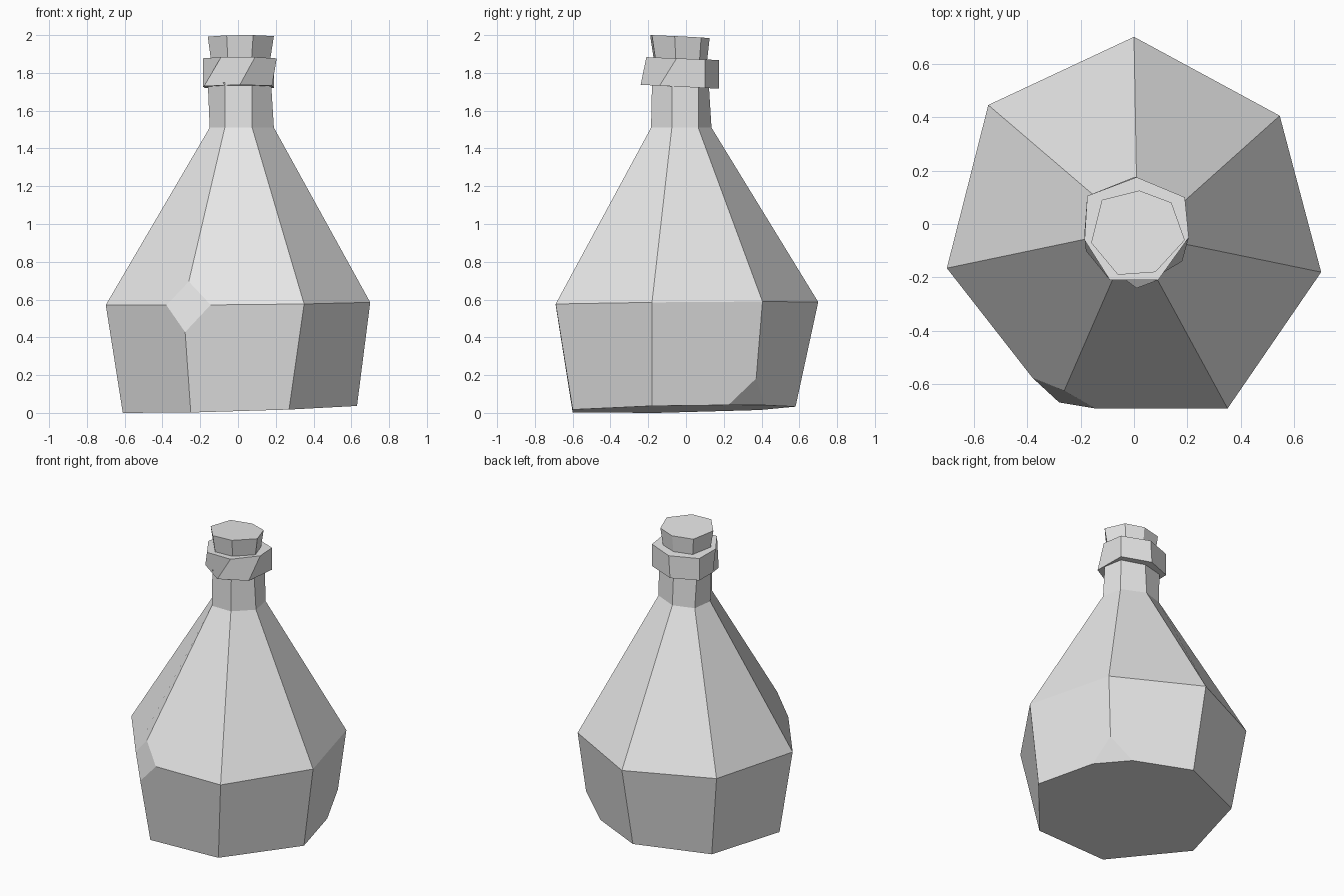
import bpy
import bmesh

old = bpy.data.objects.get("Cube")
if old:
    bpy.data.objects.remove(old, do_unlink=True)

# One plain grey for everything
grey = bpy.data.materials.new("plain_grey")
grey.use_nodes = True
colour = (0.8, 0.8, 0.8, 1)
grey.diffuse_color = colour
grey.node_tree.nodes["Principled BSDF"].inputs["Base Color"].default_value = colour


def ring(height, points, tilt_x=0.0, tilt_y=0.0):
    """Outline at a height, on a slightly tilted plane."""
    return [(x, y, height + tilt_x * x + tilt_y * y) for x, y in points]


def loft(name, rings, chips=()):
    """Skin stacked outlines, cap both ends, then chip chosen corners.

    Each chip is (ring index, corner index, size).
    """
    bm = bmesh.new()
    rows = [[bm.verts.new(p) for p in outline] for outline in rings]
    for low, high in zip(rows, rows[1:]):
        count = len(low)
        for i in range(count):
            j = (i + 1) % count
            bm.faces.new((low[i], low[j], high[j], high[i]))
    bm.faces.new(reversed(rows[0]))
    bm.faces.new(rows[-1])
    corners = [(rows[r][c], size) for r, c, size in chips]
    for corner, size in corners:
        bmesh.ops.bevel(bm, geom=[corner], offset=size, offset_type='OFFSET',
                        segments=1, affect='VERTICES')
    bmesh.ops.recalc_face_normals(bm, faces=bm.faces[:])
    mesh = bpy.data.meshes.new(name)
    bm.to_mesh(mesh)
    bm.free()
    mesh.materials.append(grey)
    obj = bpy.data.objects.new(name, mesh)
    bpy.context.collection.objects.link(obj)
    return obj


# Outlines run anticlockwise, starting at the chipped front corner
base = [(-.25, -.6), (.27, -.6), (.63, -.18), (.49, .36),
        (0, .58), (-.47, .39), (-.61, -.15)]
belly = [(-.29, -.69), (.35, -.69), (.7, -.18), (.545, .405),
         (0, .7), (-.545, .445), (-.7, -.165)]
shoulder = [(-.07, -.185), (.075, -.185), (.19, -.075), (.165, .065),
            (.01, .135), (-.13, .09), (-.15, -.05)]
neck = [(-.07, -.18), (.075, -.18), (.175, -.075), (.16, .065),
        (.01, .12), (-.14, .08), (-.16, -.05)]

# Bottle body, with one chip on the belly and one on the base
loft("bottle_body",
     [ring(.0215, base, .03, .02), ring(.58, belly, .01, .01),
      ring(1.51, shoulder), ring(1.75, neck)],
     chips=[(1, 0, .145), (0, 3, .14)])

# Lip collar, twisted at the front
lip_low = [(-.18, -.1), (.01, -.24), (.18, -.14), (.19, .1),
           (0, .175), (-.175, .105), (-.185, -.03)]
lip_high = [(-.09, -.21), (.09, -.21), (.205, -.05), (.19, .1),
            (.01, .175), (-.175, .105), (-.185, -.06)]
loft("lip_collar", [ring(1.725, lip_low, 0, -.05), ring(1.875, lip_high, 0, -.04)])

# Stopper, flaring towards the top
stopper_top = [(-.06, -.19), (.08, -.18), (.19, -.06), (.14, .08),
               (.02, .125), (-.12, .09), (-.16, -.07)]
stopper_low = [(x * .88, y * .88) for x, y in stopper_top]
loft("stopper", [ring(1.85, stopper_low), ring(1.99, stopper_top, .01, -.05)])
